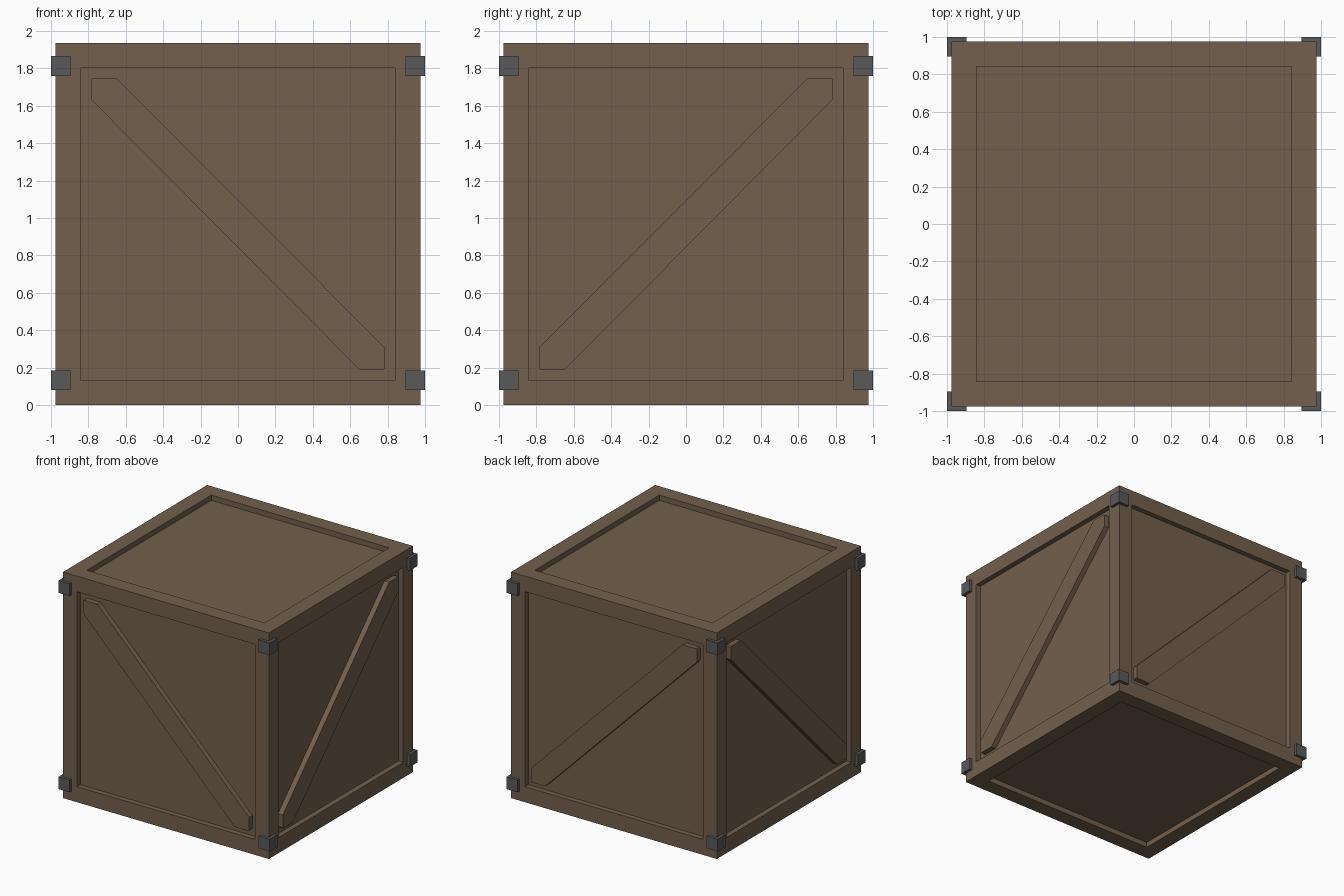
import bpy, bmesh
from mathutils import Vector

if "Cube" in bpy.data.objects:
    bpy.data.objects.remove(bpy.data.objects["Cube"])

W, H = 0.975, 1.935        # half width and height of the crate
RIM, DEPTH = 0.188, 0.045  # frame width and panel recess


def material(name, rgb):
    m = bpy.data.materials.new(name)
    m.diffuse_color = (*rgb, 1)
    m.use_nodes = True
    m.node_tree.nodes["Principled BSDF"].inputs["Base Color"].default_value = m.diffuse_color
    return m


wood = material("wood", (0.17, 0.117, 0.074))
metal = material("metal", (0.1, 0.1, 0.105))


def add_object(name, bm, mat, mirror=(False, False)):
    bmesh.ops.recalc_face_normals(bm, faces=bm.faces)
    me = bpy.data.meshes.new(name)
    bm.to_mesh(me)
    bm.free()
    me.materials.append(mat)
    ob = bpy.data.objects.new(name, me)
    bpy.context.collection.objects.link(ob)
    if any(mirror):
        mod = ob.modifiers.new("mirror", 'MIRROR')
        mod.use_axis = (*mirror, False)
    return ob


def box(lo, hi):
    bm = bmesh.new()
    bmesh.ops.create_cube(bm, size=1)
    lo, hi = Vector(lo), Vector(hi)
    for v in bm.verts:
        v.co = (lo + hi) / 2 + v.co * (hi - lo)
    return bm


# Crate body: box with a straight-walled recess in every face
bm = box((-W, -W, 0), (W, W, H))
panels = list(bm.faces)
bmesh.ops.inset_individual(bm, faces=panels, thickness=RIM, depth=0)
bm.normal_update()
for f in bmesh.ops.extrude_discrete_faces(bm, faces=panels)["faces"]:
    bmesh.ops.translate(bm, verts=f.verts, vec=-DEPTH * f.normal)
add_object("crate_body", bm, wood)

# Diagonal braces: flush with the frame, leaving a tiny notch at the corners
i, lo, hi, n = W - RIM, RIM, H - RIM, 0.008
profile = [(-i, 1.635), (-i, hi - n), (-i + n, hi), (-0.65, hi),
           (i, 0.305), (i, lo + n), (i - n, lo), (0.65, lo)]


def brace(name, place, inward, mirror):
    bm = bmesh.new()
    face = bm.faces.new([bm.verts.new(place(u, z)) for u, z in profile])
    ext = bmesh.ops.extrude_face_region(bm, geom=[face], use_keep_orig=True)
    verts = [g for g in ext["geom"] if isinstance(g, bmesh.types.BMVert)]
    bmesh.ops.translate(bm, verts=verts, vec=Vector(inward) * DEPTH)
    add_object(name, bm, wood, mirror)


brace("front_back_brace", lambda u, z: (u, -W, z), (0, 1, 0), (False, True))
brace("side_brace", lambda u, z: (W, -u, z), (-1, 0, 0), (True, False))

# Metal corner brackets on the four upright edges
for name, z in (("lower_bracket", 0.08), ("upper_bracket", 1.76)):
    add_object(name, box((0.895, 0.895, z), (1, 1, z + 0.105)), metal, (True, True))
